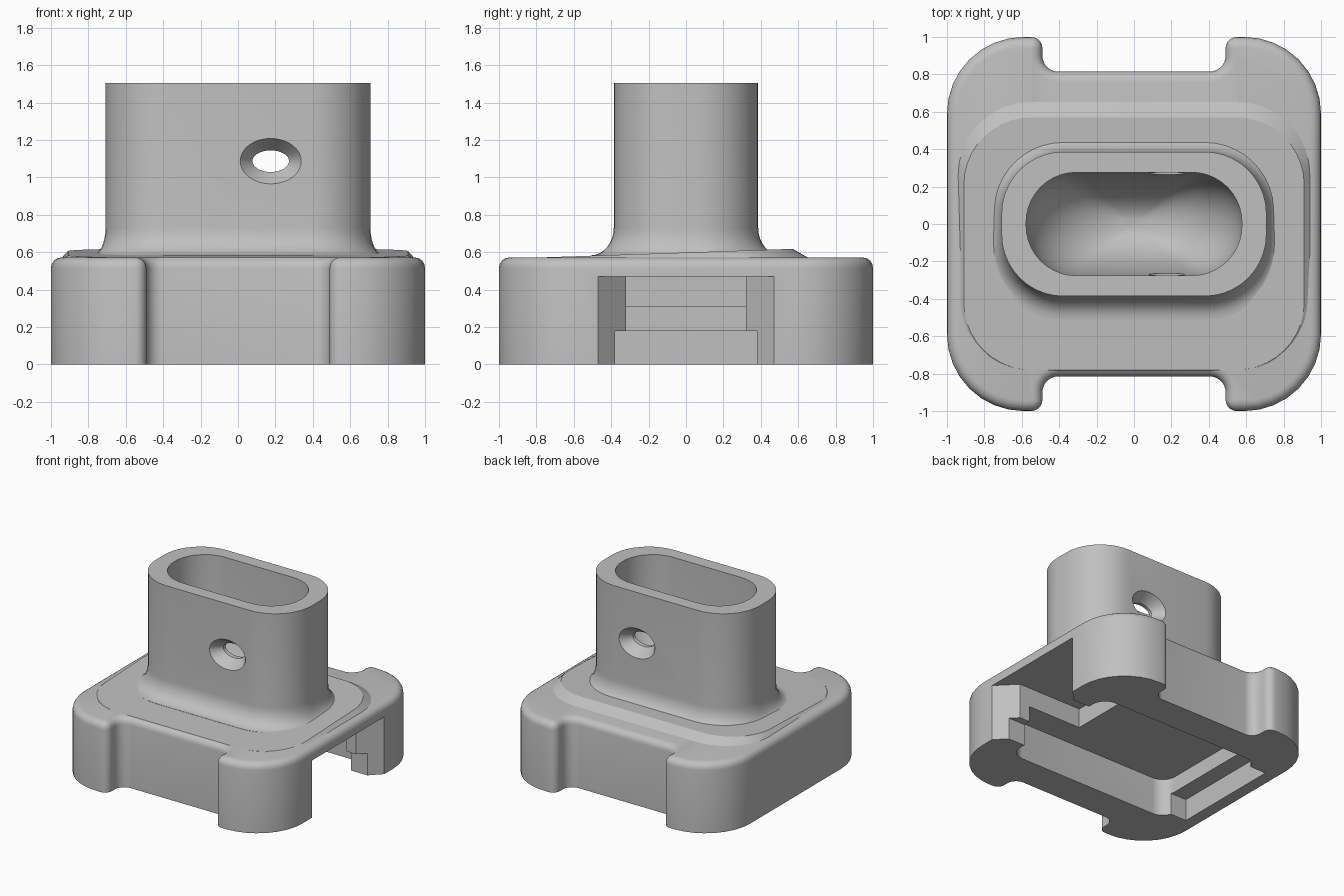
import bpy, bmesh, math
from mathutils import Vector

cube = bpy.data.objects.get("Cube")
if cube:
    bpy.data.objects.remove(cube, do_unlink=True)

grey = bpy.data.materials.new("plain_grey")
grey.use_nodes = True
COLOUR = (0.53, 0.53, 0.53, 1)
grey.diffuse_color = COLOUR
grey.node_tree.nodes["Principled BSDF"].inputs["Base Color"].default_value = COLOUR


def make_object(name, bm):
    bmesh.ops.recalc_face_normals(bm, faces=bm.faces)
    mesh = bpy.data.meshes.new(name)
    bm.to_mesh(mesh)
    bm.free()
    mesh.materials.append(grey)
    obj = bpy.data.objects.new(name, mesh)
    bpy.context.collection.objects.link(obj)
    return obj


def round_outline(corners, steps=8):
    """Polygon of (x, y, radius) corners, each replaced by an arc."""
    points = []
    for i, (x, y, r) in enumerate(corners):
        p = Vector((x, y))
        a = (Vector(corners[i - 1][:2]) - p).normalized()
        b = (Vector(corners[(i + 1) % len(corners)][:2]) - p).normalized()
        for k in range(steps + 1):
            t = k / steps * math.pi / 2
            points.append(p + a * r * (1 - math.sin(t)) + b * r * (1 - math.cos(t)))
    return points


def round_rect(hx, hy, r, steps=10):
    return round_outline([(hx, -hy, r), (hx, hy, r), (-hx, hy, r), (-hx, -hy, r)], steps)


def loft(name, rings):
    """Closed solid through rings of 3D points."""
    bm = bmesh.new()
    loops = [[bm.verts.new(p) for p in ring] for ring in rings]
    n = len(loops[0])
    for low, high in zip(loops, loops[1:]):
        for i in range(n):
            j = (i + 1) % n
            bm.faces.new((low[i], low[j], high[j], high[i]))
    bm.faces.new(loops[0][::-1])
    bm.faces.new(loops[-1])
    return make_object(name, bm)


def at_height(points, z):
    return [(p.x, p.y, z) for p in points]


def prism(name, points, z0, z1):
    return loft(name, [at_height(points, z0), at_height(points, z1)])


def rect(x0, x1, hy):
    return [Vector(p) for p in ((x0, -hy), (x1, -hy), (x1, hy), (x0, hy))]


def cut(obj, cutter):
    mod = obj.modifiers.new("cut", "BOOLEAN")
    mod.operation, mod.solver, mod.object = "DIFFERENCE", "EXACT", cutter
    bpy.context.view_layer.objects.active = obj
    bpy.ops.object.modifier_apply(modifier=mod.name)
    bpy.data.objects.remove(cutter, do_unlink=True)


# Base block with a shallow notch in front and back
TOP = 0.572
side = [(1, 1, 0.41), (0.49, 1, 0.06), (0.49, 0.815, 0.085)]
back = side + [(-x, y, r) for x, y, r in side[::-1]]
outline = round_outline(back + [(-x, -y, r) for x, y, r in back])
base = prism("base", outline, 0, TOP)
bm = bmesh.new()
bm.from_mesh(base.data)
rim = [e for e in bm.edges if all(v.co.z > TOP - 0.01 for v in e.verts)]
bmesh.ops.bevel(bm, geom=rim, offset=0.055, segments=4, profile=0.5,
                affect="EDGES", clamp_overlap=False)
bm.to_mesh(base.data)
bm.free()

# Underside: wide pocket, end recess, stepped entry channel, flared mouth
cut(base, prism("pocket_cutter", round_rect(0.76, 0.545, 0.12), -0.1, 0.31))
cut(base, prism("recess_cutter", rect(-0.9, 0, 0.465), -0.1, 0.18))
cut(base, prism("slot_cutter", rect(0, 1.1, 0.38), -0.1, 0.18))
cut(base, prism("channel_cutter", rect(0.27, 1.1, 0.32), -0.1, 0.47))
flare = [Vector(p) for p in ((0.8, -0.27), (1.1, -0.57), (1.1, 0.57), (0.8, 0.27))]
cut(base, prism("mouth_cutter", flare, -0.1, 0.47))


# Sloping raised pad, higher towards the back
def pad_ring(hx, y0, y1, r, lifted):
    mid, hy = (y0 + y1) / 2, (y1 - y0) / 2
    ring = []
    for p in round_rect(hx, hy, r):
        y = p.y + mid
        ring.append((p.x, y, TOP + 0.046 * (y + 0.78) / 1.35 if lifted else 0.55))
    return ring


pad = loft("sloping_pad", [pad_ring(0.96, -0.8, 0.69, 0.4, False),
                           pad_ring(0.91, -0.78, 0.57, 0.36, True)])

# Tower with a curved flare at its foot
rings = [at_height(round_rect(0.78, 0.51, 0.4), 0.55)]
for k in range(9):
    t = k / 8 * math.pi / 2
    f = 1 - math.sin(t)
    rings.append(at_height(round_rect(0.708 + 0.072 * f, 0.386 + 0.124 * f, 0.33 + 0.07 * f),
                           0.583 + 0.15 * (1 - math.cos(t))))
rings.append(at_height(round_rect(0.708, 0.386, 0.33), 1.505))
tower = loft("tower", rings)

# Tower cavity with a bowl-shaped bottom
bowl = []
for k in range(1, 15):
    t = k / 14 * math.pi / 2
    s = math.sin(t)
    bowl.append(at_height(round_rect(0.577 * s, 0.276 * s, 0.268 * s), 1.2 - 0.58 * math.cos(t)))
bowl.append(at_height(round_rect(0.577, 0.276, 0.268), 1.6))
cut(tower, loft("cavity_cutter", bowl))


# Oval cross hole, countersunk on both faces
def oval(hx, hz, y):
    return [(0.175 + hx * math.cos(a), y, 1.087 + hz * math.sin(a))
            for a in (i * math.tau / 32 for i in range(32))]


cut(tower, loft("hole_cutter", [oval(0.174, 0.132, -0.4), oval(0.098, 0.058, -0.3),
                                oval(0.098, 0.058, 0.3), oval(0.174, 0.132, 0.4)]))

# Smooth the curved walls, keep hard edges
for obj in (base, pad, tower):
    bpy.ops.object.select_all(action="DESELECT")
    obj.select_set(True)
    bpy.context.view_layer.objects.active = obj
    bpy.ops.object.shade_smooth_by_angle(angle=math.radians(30))
